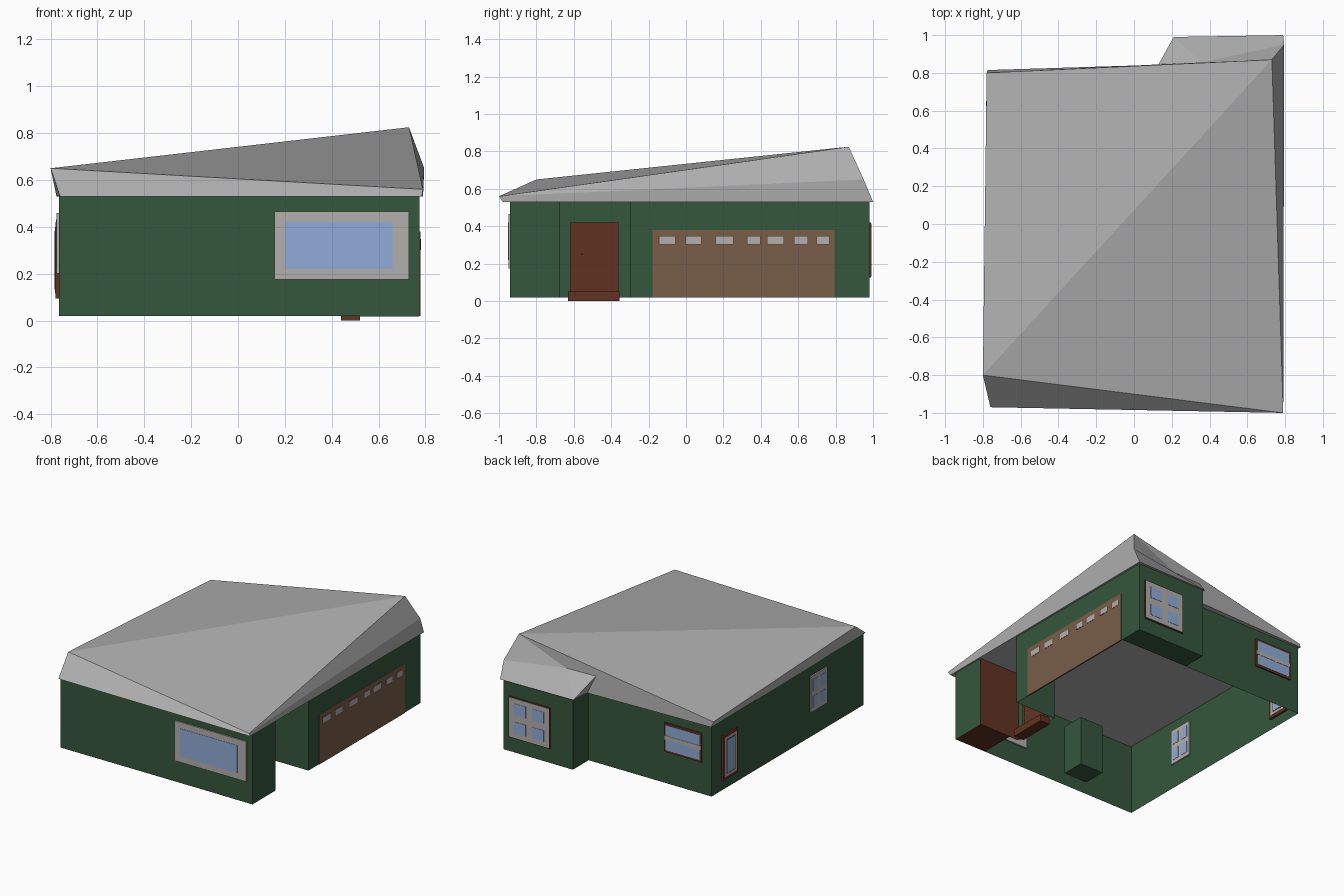
import bpy, bmesh

if "Cube" in bpy.data.objects:
    bpy.data.objects.remove(bpy.data.objects["Cube"])


def material(name, rgb):
    m = bpy.data.materials.new(name)
    m.diffuse_color = (*rgb, 1)
    m.use_nodes = True
    m.node_tree.nodes["Principled BSDF"].inputs["Base Color"].default_value = m.diffuse_color
    return m


GREEN = material("green wall", (0.036, 0.095, 0.045))
ROOF = material("roof grey", (0.43, 0.43, 0.43))
FRAME = material("frame grey", (0.45, 0.43, 0.43))
GLASS = material("glass blue", (0.28, 0.41, 0.68))
BROWN = material("dark brown", (0.12, 0.034, 0.016))
TAN = material("garage tan", (0.19, 0.11, 0.068))
KNOB = material("knob black", (0.01, 0.01, 0.01))


def mesh(name, verts, faces, mat):
    me = bpy.data.meshes.new(name)
    me.from_pydata(verts, [], faces)
    me.materials.append(mat)
    ob = bpy.data.objects.new(name, me)
    bpy.context.collection.objects.link(ob)
    return ob


def box(name, x, y, z, mat):
    me = bpy.data.meshes.new(name)
    bm = bmesh.new()
    bmesh.ops.create_cube(bm, size=1)
    for v in bm.verts:
        v.co = [r[0] if c < 0 else r[1] for c, r in zip(v.co, (x, y, z))]
    bm.to_mesh(me)
    bm.free()
    me.materials.append(mat)
    ob = bpy.data.objects.new(name, me)
    bpy.context.collection.objects.link(ob)
    return ob


def plate(name, axis, pos, u, z, t, mat):
    """Thin plate centred on a wall; axis is the wall's normal."""
    d = (pos - t, pos + t)
    return box(name, d, u, z, mat) if axis == "x" else box(name, u, d, z, mat)


def four_panes(name, axis, pos, u, z, t, margin):
    for i in range(2):
        for j in range(2):
            du, dz = (u[1] - u[0]) / 2, (z[1] - z[0]) / 2
            a, b = u[0] + i * du, z[0] + j * dz
            pu, pz = (a + margin, a + du - margin), (b + margin, b + dz - margin)
            plate(name, axis, pos, pu, pz, t, GLASS)


# Walls: open shell following the floor outline, with the porch recess
outline = [(-.765, -.94), (.775, -.94), (.775, -.68), (.445, -.68), (.445, -.30),
           (.775, -.30), (.775, .98), (.22, .98), (.22, .80), (-.765, .80)]
n = len(outline)
mesh("walls", [(x, y, z) for z in (.02, .535) for x, y in outline],
     [(i, (i + 1) % n, (i + 1) % n + n, i + n) for i in range(n)], GREEN)
mesh("back_bay_floor", [(.22, .80, .021), (.22, .98, .021), (.775, .98, .021), (.775, .80, .021)],
     [(0, 1, 2, 3)], GREEN)
box("inner_block", (-.27, -.08), (-.82, -.65), (.02, .38), GREEN)

# Roof: skewed slopes above the eaves outline
R = {
    "e1": (-.76, -.97, .53), "e2": (.785, -.98, .53), "r": (.79, 1, .53),
    "q": (.21, .99, .53), "u": (.20, .845, .53), "e3": (-.775, .815, .53),
    "f": (.79, -1, .56), "w": (-.8, -.8, .65), "n": (-.78, .80, .565),
    "p": (.73, .87, .825), "s": (.36, .855, .67), "t": (.13, .845, .67),
    "a": (.795, .95, .65),
}
keys = list(R)
slopes = ["e1 e2 f w", "e3 e1 w n", "w f p", "w p n", "e3 n p s t u", "u t q",
          "q t s", "q s a r", "s p a", "e2 r a f", "f a p", "e1 e3 u q r e2"]
mesh("roof", list(R.values()), [[keys.index(k) for k in s.split()] for s in slopes], ROOF)

# Front window
plate("front_window_frame", "y", -.94, (.155, .73), (.175, .465), .01, FRAME)
plate("front_window_glass", "y", -.94, (.20, .66), (.22, .42), .012, GLASS)

# Back bay window with four panes
plate("bay_window_backing", "y", .98, (.40, .73), (.125, .42), .008, BROWN)
plate("bay_window_frame", "y", .98, (.405, .725), (.13, .415), .011, FRAME)
four_panes("bay_window_pane", "y", .98, (.42, .71), (.14, .405), .013, .025)

# Back window with two sashes
plate("back_window_frame", "y", .80, (-.69, -.39), (.25, .46), .01, BROWN)
plate("back_window_bar", "y", .80, (-.685, -.395), (.34, .37), .014, FRAME)
for z in ((.265, .34), (.37, .445)):
    plate("back_window_glass", "y", .80, (-.675, -.405), z, .012, GLASS)

# Left side: tall narrow window and four-pane window
plate("tall_window_backing", "x", -.765, (.52, .685), (.095, .42), .015, BROWN)
plate("tall_window_frame", "x", -.765, (.535, .67), (.115, .40), .017, FRAME)
plate("tall_window_edge", "x", -.765, (.553, .652), (.132, .383), .0175, BROWN)
plate("tall_window_glass", "x", -.765, (.56, .645), (.14, .375), .019, GLASS)
plate("side_window_frame", "x", -.765, (-.515, -.325), (.20, .46), .01, FRAME)
four_panes("side_window_pane", "x", -.765, (-.51, -.33), (.21, .45), .012, .018)

# Garage door with a row of small panes
plate("garage_door", "x", .775, (-.18, .795), (.02, .38), .005, TAN)
for u in ((-.143, -.06), (.0, .08), (.16, .25), (.33, .395), (.435, .52), (.58, .65), (.70, .765)):
    plate("garage_pane_edge", "x", .775, (u[0] - .003, u[1] + .003), (.302, .348), .006, BROWN)
    plate("garage_pane", "x", .775, u, (.305, .345), .007, FRAME)

# Porch: front door, knob, step and brown side lining
plate("front_door", "x", .445, (-.62, -.36), (.05, .42), .01, BROWN)
plate("front_door_panel", "x", .445, (-.60, -.39), (.065, .405), .016, BROWN)
plate("door_knob", "x", .462, (-.56, -.55), (.245, .255), .006, KNOB)
box("door_step", (.44, .52), (-.63, -.355), (0, .05), BROWN)
box("porch_side_lining", (.445, .775), (-.682, -.677), (.02, .53), BROWN)
box("porch_corner_base", (.52, .773), (-.938, -.68), (.018, .024), BROWN)
